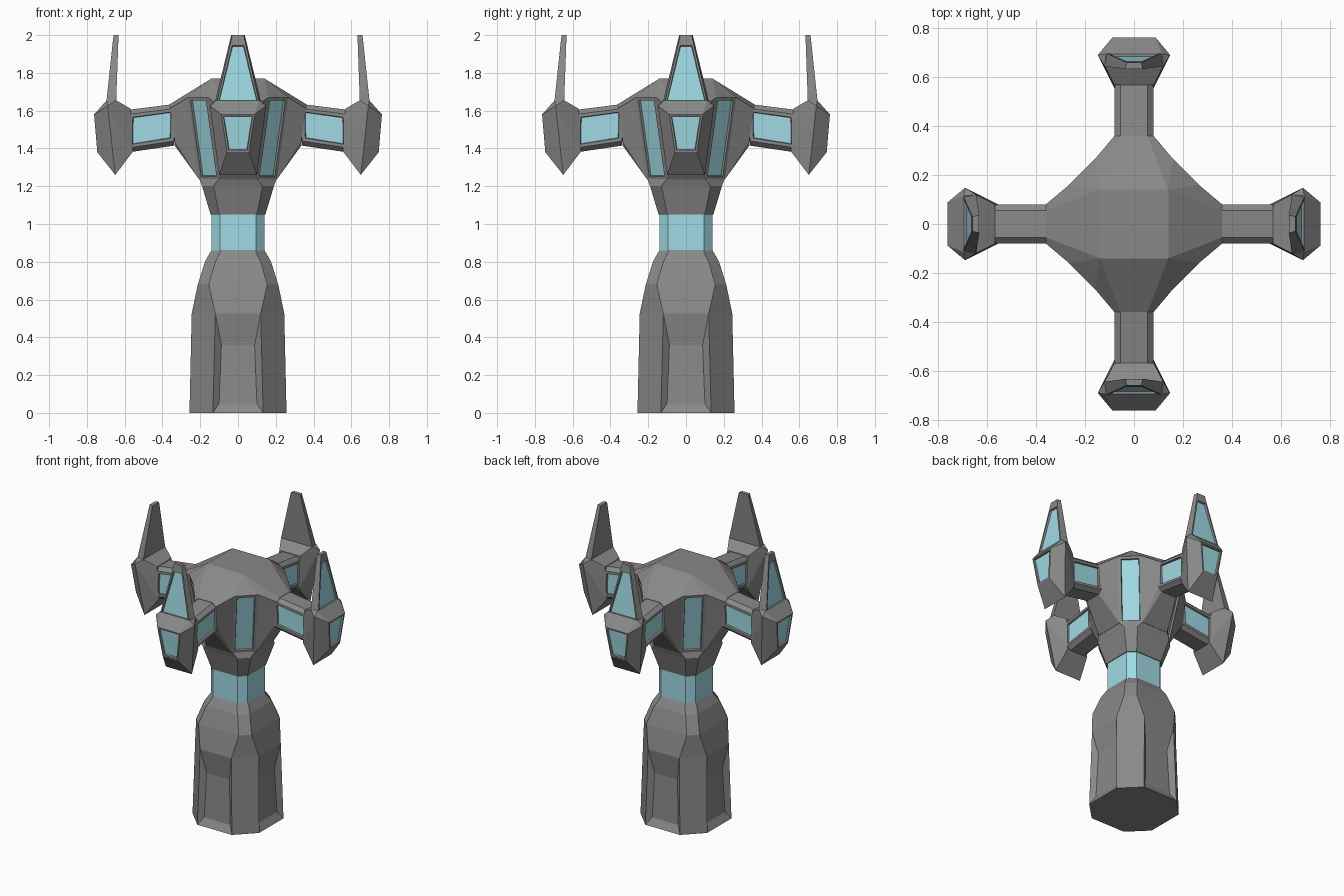
import bpy, bmesh
from math import pi
from mathutils import Vector, Matrix

if "Cube" in bpy.data.objects:
    bpy.data.objects.remove(bpy.data.objects["Cube"])

grey = bpy.data.materials.new("grey_shell")
grey.diffuse_color = (0.25, 0.25, 0.25, 1)
grey.use_nodes = True
grey.node_tree.nodes["Principled BSDF"].inputs["Base Color"].default_value = grey.diffuse_color
teal = bpy.data.materials.new("teal_glass")
teal.diffuse_color = (0.35, 0.70, 0.77, 1)
teal.use_nodes = True
teal.node_tree.nodes["Principled BSDF"].inputs["Base Color"].default_value = teal.diffuse_color


def finish(bm, name, turn=0, mats=(grey, teal)):
    bmesh.ops.rotate(bm, verts=bm.verts, matrix=Matrix.Rotation(turn * pi / 2, 3, 'Z'))
    bmesh.ops.recalc_face_normals(bm, faces=bm.faces)
    me = bpy.data.meshes.new(name)
    bm.to_mesh(me)
    bm.free()
    for m in mats:
        me.materials.append(m)
    ob = bpy.data.objects.new(name, me)
    bpy.context.collection.objects.link(ob)
    return ob


def hull(points):
    """Faceted convex solid with coplanar triangles merged."""
    bm = bmesh.new()
    for p in points:
        bm.verts.new(p)
    res = bmesh.ops.convex_hull(bm, input=bm.verts)
    junk = {v for v in res["geom_interior"] if isinstance(v, bmesh.types.BMVert)}
    bmesh.ops.delete(bm, geom=list(junk), context='VERTS')
    bmesh.ops.dissolve_limit(bm, angle_limit=0.02, verts=bm.verts, edges=bm.edges)
    bmesh.ops.recalc_face_normals(bm, faces=bm.faces)
    return bm


def window(bm, direction, frame, depth=0.012):
    """Sink a glass pane into the face pointing along direction."""
    d = Vector(direction).normalized()
    bm.normal_update()
    f = max(bm.faces, key=lambda q: q.normal.dot(d))
    bmesh.ops.inset_individual(bm, faces=[f], thickness=frame)
    bmesh.ops.inset_individual(bm, faces=[f], thickness=0.004, depth=-depth)
    f.material_index = 1


def mirror(points):
    return [(x, s * y, z) for x, y, z in points for s in (1, -1)]


def around(points):
    return [Matrix.Rotation(k * pi / 2, 3, 'Z') @ Vector(p) for k in range(4) for p in points]


def loft(rings):
    """Eight-sided column; each ring is (z, flat distance, flat half width)."""
    bm = bmesh.new()
    loops = [[bm.verts.new(p) for p in around([(a, -w, z), (a, w, z)])] for z, a, w in rings]
    for lo, hi in zip(loops, loops[1:]):
        for i in range(8):
            j = (i + 1) % 8
            bm.faces.new((lo[i], lo[j], hi[j], hi[i]))
    bm.faces.new(loops[0][::-1])
    bm.faces.new(loops[-1])
    bm.normal_update()
    return bm


# Pedestal with a sunken panel on each flat side
bm = loft([(0, .257, .133), (.525, .245, .12), (.68, .213, .155),
           (.80, .175, .12), (.845, .15, .097), (.865, .138, .092)])
flats = [f for f in bm.faces if f.calc_center_median().z < .4 and abs(f.normal.z) < .5
         and max(abs(f.normal.x), abs(f.normal.y)) > .9]
bmesh.ops.inset_individual(bm, faces=flats, thickness=.046, depth=-.027)
for f in flats:
    for v in f.verts:
        v.co.z = .36 if v.co.z > .25 else .05
finish(bm, "pedestal")

# Glass neck and the collar above it
finish(loft([(.86, .14, .095), (1.055, .14, .095)]), "glass_neck", mats=(teal,))
finish(loft([(1.05, .145, .1), (1.2, .19, .13), (1.24, .205, .1)]), "collar")

# Central body: four shoulders reaching to the arms, four diagonal windows
bm = bmesh.new()
spots = {'T': (.265, .16, 1.67), 'B': (.205, .1, 1.235), 'R': (.36, .08, 1.612),
         'r': (.36, .055, 1.635), 'L': (.335, .08, 1.44), 'l': (.335, .055, 1.415)}
quarters = []
for k in range(4):
    rot = Matrix.Rotation(k * pi / 2, 3, 'Z')
    q = {(n, s): bm.verts.new(rot @ Vector((x, s * y, z)))
         for n, (x, y, z) in spots.items() for s in (1, -1)}
    q['S', 1] = bm.verts.new(rot @ Vector((.14, .14, 1.77)))
    quarters.append(q)
for k, q in enumerate(quarters):
    prev, nxt = quarters[k - 1], quarters[(k + 1) % 4]
    q['S', -1] = prev['S', 1]
    for s in (1, -1):
        for names in ("STRr", "TBLR", "BlL"):
            bm.faces.new([q[n, s] for n in names])
    for pair in ("Sr", "rl", "lB"):
        a, b = pair
        bm.faces.new((q[a, 1], q[b, 1], q[b, -1], q[a, -1]))
    for s in (1, -1):
        bm.faces.new([q[n, s] for n in "rRLl"])
    bm.faces.new((q['S', 1], q['T', 1], nxt['T', -1]))
    bm.faces.new((q['T', 1], q['B', 1], nxt['B', -1], nxt['T', -1]))
bm.faces.new([q['S', 1] for q in quarters])
bm.faces.new([q['B', s] for q in quarters for s in (-1, 1)])
bmesh.ops.recalc_face_normals(bm, faces=bm.faces)
for sx in (1, -1):
    for sy in (1, -1):
        window(bm, (sx, sy, -.25), .024)
finish(bm, "central_body")

for k in range(4):
    # Arm with a window on both sides
    bm = hull(mirror([(r, y, z) for r, top, bot in ((.338, 1.635, 1.415), (.575, 1.605, 1.38))
                      for y, z in ((.055, top), (.08, top - .024), (.08, bot + .024), (.055, bot))]))
    window(bm, (0, 1, 0), .024)
    window(bm, (0, -1, 0), .024)
    finish(bm, f"arm_{k}", k)

    # Pod at the arm end
    bm = hull(mirror([(.762, .088, 1.58), (.745, .058, 1.38), (.69, .148, 1.625), (.65, .1, 1.26),
                      (.568, .08, 1.61), (.555, .08, 1.385), (.695, .115, 1.655), (.645, .12, 1.655)]))
    window(bm, (1, 0, -.05), .014)
    finish(bm, f"pod_{k}", k)

    # Upright blade above the pod, with a solid tip
    bm = hull(mirror([(.697, .112, 1.645), (.645, .122, 1.645), (.664, .04, 1.955), (.634, .047, 1.955)]))
    window(bm, (1, 0, .1), .014)
    finish(bm, f"blade_{k}", k)
    finish(hull(mirror([(.664, .04, 1.955), (.634, .047, 1.955), (.659, .03, 2), (.633, .036, 2)])),
           f"blade_tip_{k}", k)
